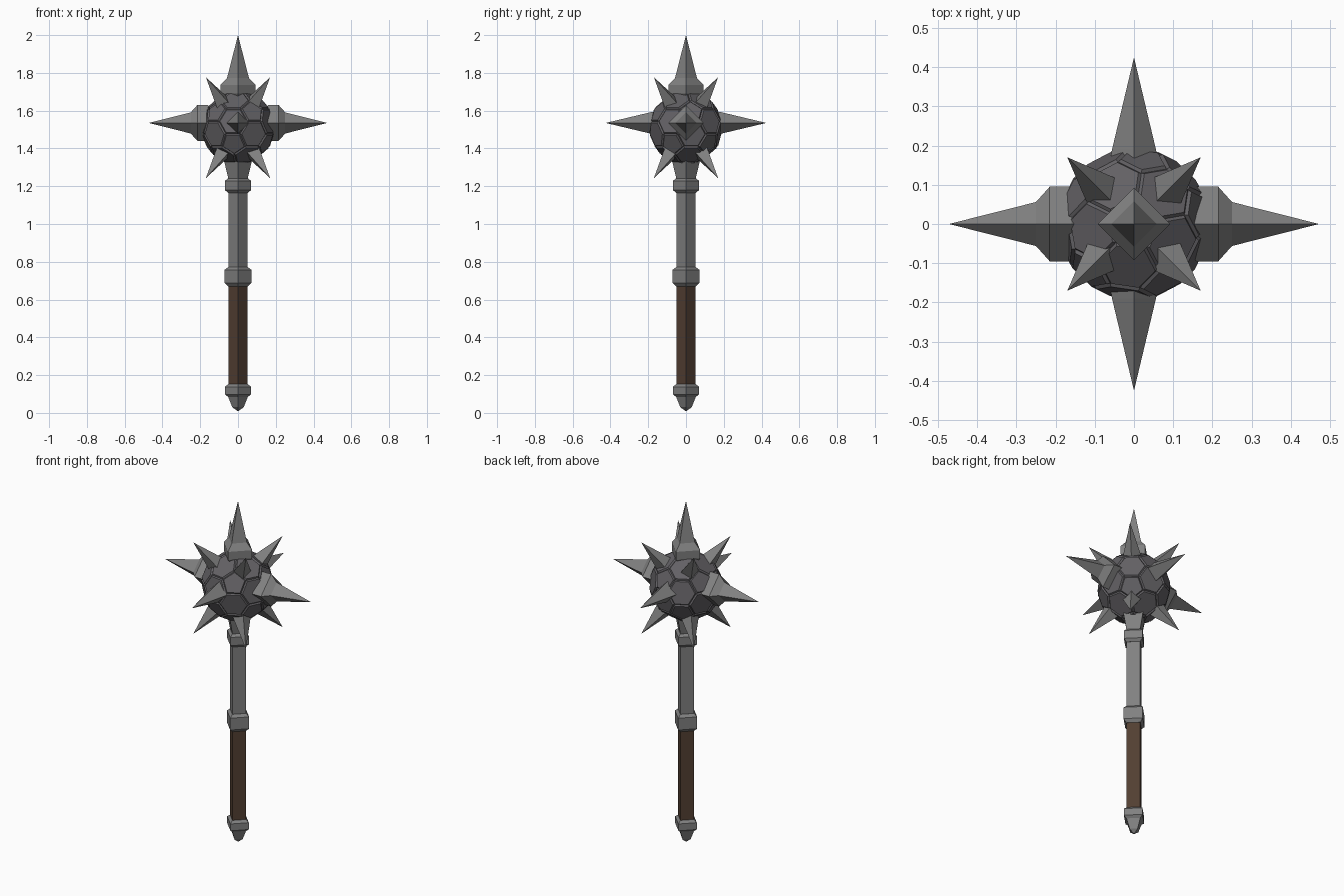
import bpy, bmesh, math
from mathutils import Vector, Matrix

if "Cube" in bpy.data.objects:
    bpy.data.objects.remove(bpy.data.objects["Cube"])


def material(name, rgb):
    m = bpy.data.materials.new(name)
    m.diffuse_color = (*rgb, 1)
    m.use_nodes = True
    m.node_tree.nodes["Principled BSDF"].inputs["Base Color"].default_value = m.diffuse_color
    return m


STEEL = material("steel grey", (0.22, 0.22, 0.22))
IRON = material("dark iron", (0.125, 0.12, 0.13))
WOOD = material("brown wood", (0.085, 0.05, 0.032))
CENTRE = Vector((0, 0, 1.51))


def finish(name, bm, mat):
    bmesh.ops.recalc_face_normals(bm, faces=bm.faces[:])
    me = bpy.data.meshes.new(name)
    bm.to_mesh(me)
    bm.free()
    me.materials.append(mat)
    ob = bpy.data.objects.new(name, me)
    bpy.context.collection.objects.link(ob)
    return ob


def diamond(name, profile, mat, origin=(0, 0, 0), direction=(0, 0, 1)):
    """Four-sided turned part: profile of (radius, distance along direction)."""
    bm = bmesh.new()
    rot = Vector(direction).to_track_quat('Z', 'Y').to_matrix()
    rings = []
    for r, h in profile:
        pts = [(0, 0, h)] if r == 0 else [
            (r * math.cos(a * math.pi / 2), r * math.sin(a * math.pi / 2), h) for a in range(4)]
        rings.append([bm.verts.new(rot @ Vector(p) + Vector(origin)) for p in pts])
    for lo, hi in zip(rings, rings[1:]):
        for i in range(4):
            j = (i + 1) % 4
            quad = [lo[i % len(lo)], lo[j % len(lo)], hi[j % len(hi)], hi[i % len(hi)]]
            bm.faces.new(list(dict.fromkeys(quad)))
    for ring in (rings[0], rings[-1]):
        if len(ring) == 4:
            bm.faces.new(ring)
    return finish(name, bm, mat)


# Handle, from pommel up to the neck under the ball
diamond("pommel", [(0, 0.008), (0.03, 0.03), (0.052, 0.085), (0.07, 0.098),
                   (0.07, 0.138), (0.052, 0.152)], STEEL)
diamond("grip", [(0.051, 0.145), (0.051, 0.68)], WOOD)
diamond("middle_collar", [(0.052, 0.67), (0.072, 0.688), (0.072, 0.757), (0.052, 0.772)], STEEL)
diamond("shaft", [(0.051, 0.765), (0.051, 1.18)], STEEL)
diamond("upper_collar", [(0.052, 1.165), (0.07, 1.18), (0.07, 1.228), (0.052, 1.242)], STEEL)
diamond("neck", [(0.05, 1.235), (0.075, 1.34), (0.075, 1.4)], STEEL)

# Ball: truncated icosahedron with slightly raised plates
bm = bmesh.new()
bmesh.ops.create_icosphere(bm, subdivisions=1, radius=0.215)
bmesh.ops.bevel(bm, geom=bm.verts[:], offset=100 / 3, offset_type='PERCENT',
                affect='VERTICES', segments=1)
for v in bm.verts:
    v.co = v.co.normalized() * 0.19
bmesh.ops.inset_individual(bm, faces=bm.faces[:], thickness=0.006, depth=0.008)
bmesh.ops.transform(bm, matrix=Matrix.Translation(CENTRE) @ Matrix.Rotation(0.17, 4, 'Z'),
                    verts=bm.verts[:])
finish("ball", bm, IRON)

# Large spikes: collared on top and sides, plain at front and back
COLLAR = [(0.06, 0.12), (0.095, 0.16), (0.095, 0.215), (0.056, 0.25), (0, 0.472)]
MID = (0, 0, 1.535)
for s, side in ((-1, "a"), (1, "b")):
    diamond("side_spike_" + side, COLLAR, STEEL, MID, (s, 0, 0))
    diamond("front_back_spike_" + side, [(0.067, 0.13), (0.056, 0.19), (0, 0.425)],
            STEEL, MID, (0, s, 0))
diamond("top_spike", [(0.06, 1.65), (0.092, 1.69), (0.092, 1.737), (0.058, 1.773), (0, 2.0)], STEEL)

# Eight small diagonal spikes
for sx in (-1, 1):
    for sy in (-1, 1):
        for sz in (-1, 1):
            tip = Vector((0.17 * sx, 0.17 * sy, 0.267 * sz))
            diamond("small_spike", [(0.053, 0.16), (0, tip.length)], STEEL, CENTRE, tip)
